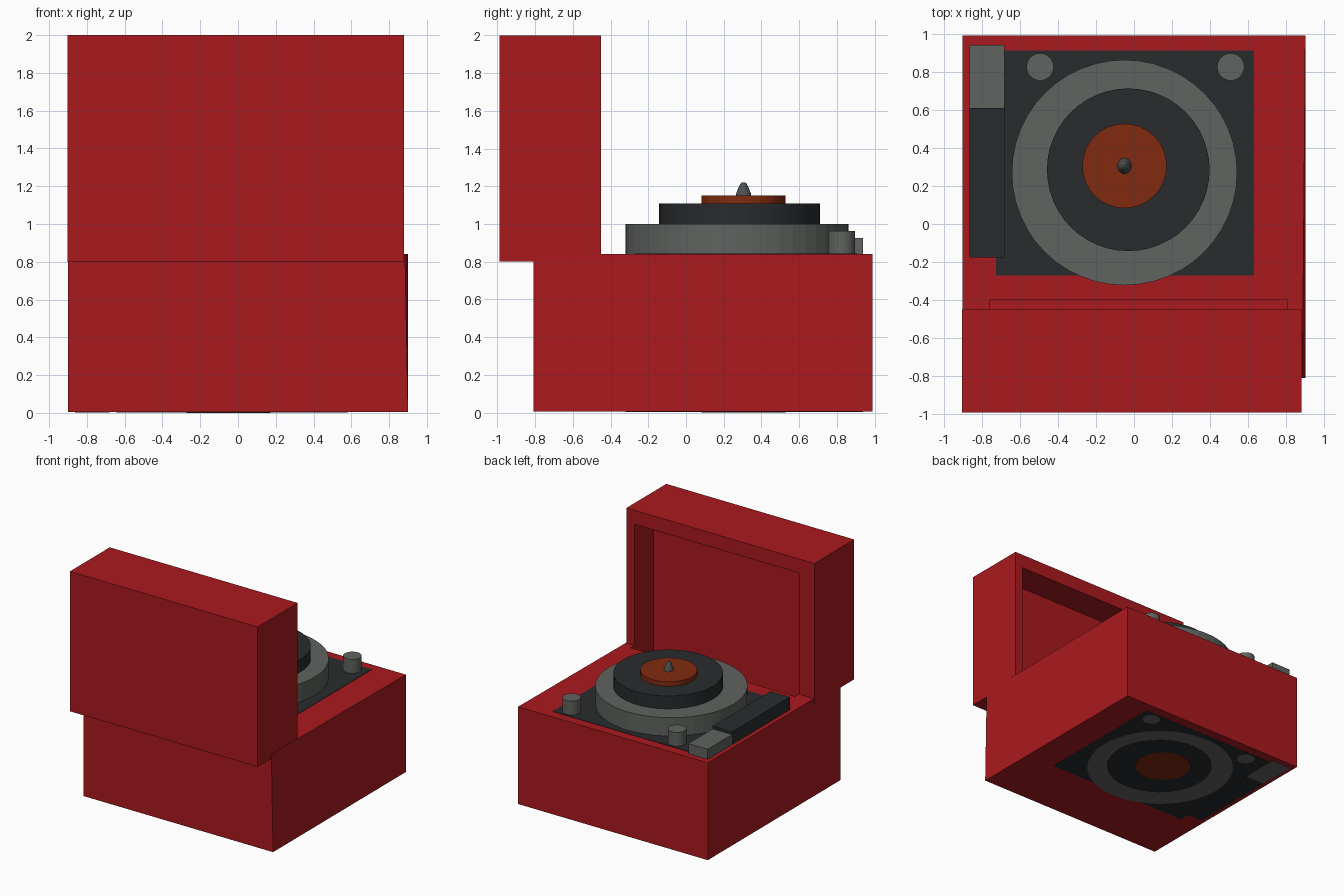
import bpy, bmesh, math

if "Cube" in bpy.data.objects:
    bpy.data.objects.remove(bpy.data.objects["Cube"])


def material(name, rgb):
    m = bpy.data.materials.new(name)
    m.diffuse_color = (*rgb, 1)
    m.use_nodes = True
    m.node_tree.nodes["Principled BSDF"].inputs["Base Color"].default_value = m.diffuse_color
    return m


RED = material("red_case", (0.40, 0.010, 0.013))
DARK = material("dark_plastic", (0.022, 0.024, 0.026))
GREY = material("grey_metal", (0.115, 0.125, 0.115))
ORANGE = material("orange_paper", (0.22, 0.024, 0.005))
STEEL = material("dark_steel", (0.075, 0.08, 0.085))


def finish(name, bm, mat):
    bmesh.ops.recalc_face_normals(bm, faces=bm.faces)
    me = bpy.data.meshes.new(name)
    bm.to_mesh(me)
    bm.free()
    ob = bpy.data.objects.new(name, me)
    bpy.context.collection.objects.link(ob)
    if mat:
        me.materials.append(mat)
    return ob


def box(name, x, y, z, mat=None):
    bm = bmesh.new()
    bmesh.ops.create_cube(bm, size=1)
    for v in bm.verts:
        v.co = [r[0] if c < 0 else r[1] for c, r in zip(v.co, (x, y, z))]
    return finish(name, bm, mat)


def disc(name, x, y, r, z0, z1, mat, sides):
    bm = bmesh.new()
    bmesh.ops.create_cone(bm, cap_ends=True, segments=sides,
                          radius1=r, radius2=r, depth=z1 - z0)
    bmesh.ops.translate(bm, verts=bm.verts, vec=(x, y, (z0 + z1) / 2))
    return finish(name, bm, mat)


# Case base (front right top corner leans in slightly) and open lid
base = box("case_base", (-0.9, 0.9), (-0.81, 0.99), (0.005, 0.84), RED)
for v in base.data.vertices:
    if v.co.x > 0 and v.co.y < 0 and v.co.z > 0.5:
        v.co.x = 0.884
lid = box("case_lid", (-0.902, 0.88), (-0.99, -0.45), (0.8, 2.0), RED)

# One cutter hollows the lid and leaves the slot in the base
cutter = box("lid_cavity_cutter", (-0.755, 0.805), (-0.71, -0.40), (0.6, 1.88))
cutter.hide_render = True
for ob in (base, lid):
    mod = ob.modifiers.new("cavity", "BOOLEAN")
    mod.operation, mod.solver, mod.object = "DIFFERENCE", "EXACT", cutter
    bpy.context.view_layer.objects.active = ob
    bpy.ops.object.modifier_apply(modifier=mod.name)
bpy.data.objects.remove(cutter)

# Deck plate and the stacked discs, each running down to the underside
box("deck_plate", (-0.725, 0.63), (-0.27, 0.91), (0.004, 0.843), DARK)
disc("platter", -0.05, 0.27, 0.592, 0.003, 1.0, GREY, 48)
disc("record", -0.03, 0.285, 0.427, 0.002, 1.11, DARK, 48)
disc("record_label", -0.05, 0.305, 0.222, 0.0, 1.15, ORANGE, 32)

# Knobs
for side, x in (("left", -0.493), ("right", 0.508)):
    disc(side + "_knob", x, 0.825, 0.072, 0.002, 0.962, GREY, 24)

# Tone arm and its mount
box("tone_arm", (-0.863, -0.68), (-0.175, 0.61), (0.002, 0.95), DARK)
box("tone_arm_mount", (-0.863, -0.68), (0.61, 0.94), (0.002, 0.927), GREY)

# Spindle: turned, slightly oval, with a rounded tip
bm = bmesh.new()
N = 20
rings = []
for r, z in ((0.044, 1.14), (0.038, 1.165), (0.026, 1.195), (0.017, 1.214), (0.008, 1.221)):
    rings.append([bm.verts.new((-0.05 + 0.88 * r * math.cos(2 * math.pi * i / N),
                                0.305 + r * math.sin(2 * math.pi * i / N), z))
                  for i in range(N)])
for a, b in zip(rings, rings[1:]):
    for i in range(N):
        j = (i + 1) % N
        bm.faces.new((a[i], a[j], b[j], b[i]))
bm.faces.new(rings[0])
bm.faces.new(rings[-1])
finish("spindle", bm, STEEL)
